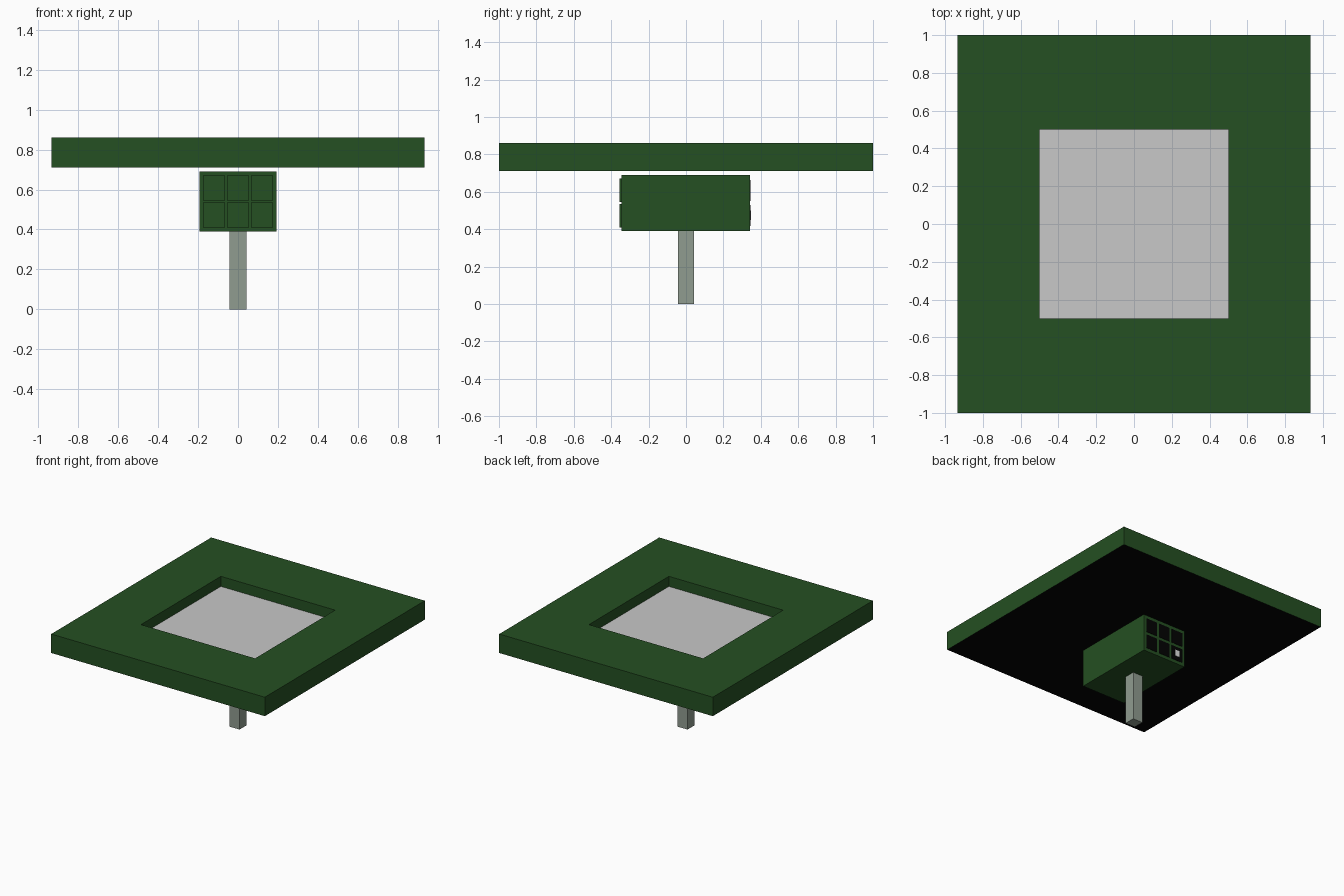
import bpy, bmesh

if "Cube" in bpy.data.objects:
    bpy.data.objects.remove(bpy.data.objects["Cube"])


def material(name, rgb):
    m = bpy.data.materials.new(name)
    m.diffuse_color = (*rgb, 1)
    m.use_nodes = True
    m.node_tree.nodes["Principled BSDF"].inputs["Base Color"].default_value = m.diffuse_color
    return m


GREEN = material("dark green", (0.018, 0.08, 0.016))
GREY = material("light grey", (0.58, 0.58, 0.58))
POST = material("grey green", (0.28, 0.335, 0.28))
BLACK = material("black", (0.001, 0.001, 0.001))
WHITE = material("off white", (0.75, 0.75, 0.75))


def finish(name, bm, *mats):
    me = bpy.data.meshes.new(name)
    bmesh.ops.recalc_face_normals(bm, faces=bm.faces)
    bm.to_mesh(me)
    bm.free()
    for m in mats:
        me.materials.append(m)
    ob = bpy.data.objects.new(name, me)
    bpy.context.collection.objects.link(ob)
    return ob


def box_mesh(lo, hi):
    bm = bmesh.new()
    bmesh.ops.create_cube(bm, size=1)
    for v in bm.verts:
        v.co = [(a + b) / 2 + c * (b - a) for a, b, c in zip(lo, hi, v.co)]
    return bm


def box(name, lo, hi, mat):
    return finish(name, box_mesh(lo, hi), mat)


# Broad slab: square recess in the top, grey recess floor, black underside
bm = box_mesh((-0.935, -1, 0.71), (0.935, 1, 0.86))
bm.normal_update()
top = max(bm.faces, key=lambda f: f.normal.z)
bottom = min(bm.faces, key=lambda f: f.normal.z)
bottom.material_index = 2
bmesh.ops.inset_region(bm, faces=[top], thickness=0.3)
for v in top.verts:
    v.co.x = 0.5 if v.co.x > 0 else -0.5
    v.co.y = 0.5 if v.co.y > 0 else -0.5
bmesh.ops.inset_region(bm, faces=[top], thickness=0)
for v in top.verts:
    v.co.z = 0.78
top.material_index = 1
finish("slab", bm, GREEN, GREY, BLACK)

# Body under the slab and its support post
box("body", (-0.193, -0.345, 0.39), (0.193, 0.342, 0.69), GREEN)
box("post", (-0.043, -0.043, 0), (0.043, 0.043, 0.39), POST)

# Three by two raised front panels and dark rear cells
for row, z in enumerate((0.4725, 0.6075)):
    for col, x in enumerate((-0.12, 0, 0.12)):
        box(f"front_panel_{row}_{col}", (x - 0.055, -0.355, z - 0.0625),
            (x + 0.055, -0.345, z + 0.0625), GREEN)
        box(f"rear_cell_{row}_{col}", (x - 0.05, 0.341, z - 0.056),
            (x + 0.05, 0.345, z + 0.056), BLACK)

# Small pale plate in one lower rear cell
box("rear_plate", (-0.14, 0.344, 0.45), (-0.10, 0.348, 0.5), WHITE)
